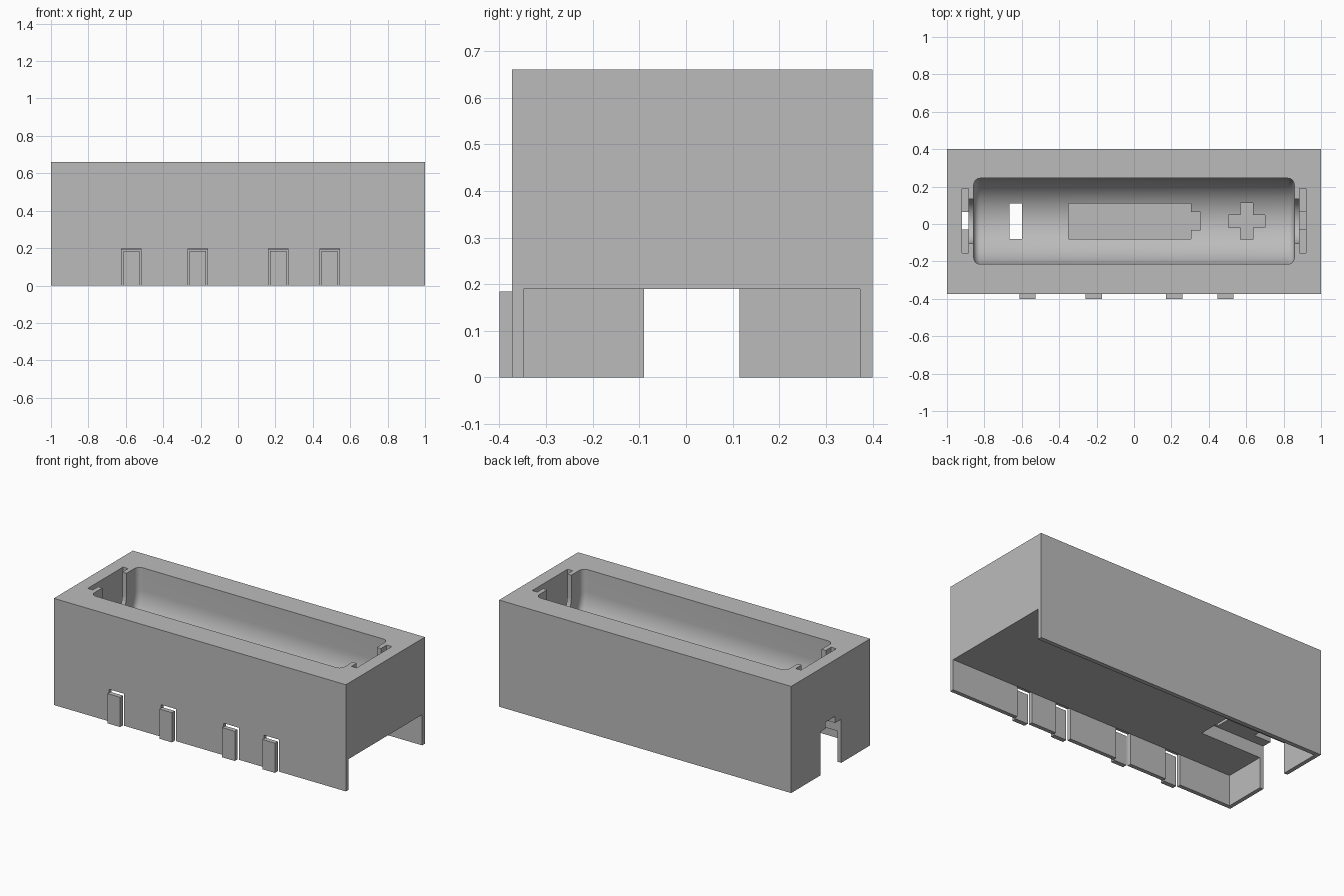
import bpy, bmesh, math

if "Cube" in bpy.data.objects:
    bpy.data.objects.remove(bpy.data.objects["Cube"], do_unlink=True)

grey = bpy.data.materials.new("plain_grey")
grey.use_nodes = True
colour = (0.5, 0.5, 0.5, 1)
grey.diffuse_color = colour
grey.node_tree.nodes["Principled BSDF"].inputs["Base Color"].default_value = colour

MID_Y = 0.015      # centre line of the battery bay
AXIS_Z = 0.52      # battery axis height
CEILING = 0.19     # top of the compartment underneath
RECESS = 0.27      # top of the wire recess and bottom of the symbols


def finish(bm, name):
    bmesh.ops.recalc_face_normals(bm, faces=bm.faces)
    mesh = bpy.data.meshes.new(name)
    bm.to_mesh(mesh)
    bm.free()
    mesh.materials.append(grey)
    obj = bpy.data.objects.new(name, mesh)
    bpy.context.collection.objects.link(obj)
    return obj


def prism(name, points, place, vector, bevel=0):
    """Extrude a closed outline, optionally rounding both end rims."""
    bm = bmesh.new()
    face = bm.faces.new([bm.verts.new(place(a, b)) for a, b in points])
    out = bmesh.ops.extrude_face_region(bm, geom=[face], use_keep_orig=True)
    cap = [g for g in out["geom"] if isinstance(g, bmesh.types.BMFace)][0]
    bmesh.ops.translate(bm, verts=cap.verts[:], vec=vector)
    bmesh.ops.recalc_face_normals(bm, faces=bm.faces)
    if bevel:
        rims = list(face.edges) + list(cap.edges)
        bmesh.ops.bevel(bm, geom=rims, offset=bevel, segments=5,
                        profile=0.5, affect='EDGES')
    return finish(bm, name)


def box(name, x0, x1, y0, y1, z0, z1):
    outline = [(x0, y0), (x1, y0), (x1, y1), (x0, y1)]
    return prism(name, outline, lambda a, b: (a, b, z0), (0, 0, z1 - z0))


def trough(name, half_length, radius, bevel=0):
    """U-shaped channel along x, open at the top."""
    steps = 40
    arc = [(MID_Y - radius * math.cos(math.pi * i / steps),
            AXIS_Z - radius * math.sin(math.pi * i / steps)) for i in range(steps + 1)]
    outline = [(MID_Y - radius, 0.85)] + arc + [(MID_Y + radius, 0.85)]
    return prism(name, outline, lambda a, b: (-half_length, a, b),
                 (2 * half_length, 0, 0), bevel)


def symbol(name, outline):
    return prism(name, outline, lambda a, b: (a, b + MID_Y, RECESS - 0.01), (0, 0, 0.2))


def cut(target, cutter):
    mod = target.modifiers.new("cut", 'BOOLEAN')
    mod.operation = 'DIFFERENCE'
    mod.solver = 'EXACT'
    mod.object = cutter
    bpy.context.view_layer.objects.active = target
    bpy.ops.object.modifier_apply(modifier=mod.name)
    bpy.data.objects.remove(cutter, do_unlink=True)


# Main block
housing = box("battery_housing", -1, 1, -0.373, 0.4, 0, 0.66)

# Compartment underneath, open at the left end
cut(housing, box("compartment", -0.975, 1.1, -0.348, 0.373, -0.1, CEILING))
# Wire recess through the right end wall, with a narrower step above
cut(housing, box("wire_recess", -1.1, -0.56, -0.09, 0.115, -0.1, RECESS))
cut(housing, box("wire_step", -1.1, -0.885, -0.03, 0.065, 0.1, 0.31))

# Battery bay and the openings to the contacts
cut(housing, trough("battery_bay", 0.857, 0.23, 0.035))
cut(housing, trough("contact_opening", 0.9, 0.118))

# Contact slots with a deeper middle at both ends
for side in (-1, 1):
    x0, x1 = sorted((side * 0.885, side * 0.92))
    cut(housing, box("contact_slot", x0, x1, -0.155, 0.19, 0.36, 0.8))
    cut(housing, box("contact_slot_middle", x0, x1, -0.03, 0.065, RECESS - 0.01, 0.5))

# Minus, battery and plus symbols sunk into the bay floor
cut(housing, symbol("minus", [(-0.665, -0.095), (-0.6, -0.095),
                              (-0.6, 0.095), (-0.665, 0.095)]))
cut(housing, symbol("battery_mark", [
    (-0.35, -0.095), (0.305, -0.095), (0.305, -0.048), (0.355, -0.048),
    (0.355, 0.048), (0.305, 0.048), (0.305, 0.095), (-0.35, 0.095)]))
plus = []
arm, half = 0.097, 0.034
for dx, dy in ((1, 0), (0, 1), (-1, 0), (0, -1)):
    for a, b in ((half, -half), (arm, -half), (arm, half)):
        plus.append((0.603 + dx * a - dy * b, dy * a + dx * b))
cut(housing, symbol("plus", plus))

# Snap tabs standing in clearance cut-outs of the front wall
for i, x in enumerate((-0.57, -0.215, 0.215, 0.49)):
    cut(housing, box("clearance", x - 0.052, x + 0.052, -0.45, -0.348, -0.1, 0.198))
    box(f"snap_tab_{i + 1}", x - 0.043, x + 0.043, -0.4, -0.372, 0, 0.184)

# Smooth the curved bay, keep corners crisp
bpy.ops.object.select_all(action='DESELECT')
housing.select_set(True)
bpy.context.view_layer.objects.active = housing
bpy.ops.object.shade_smooth_by_angle(angle=math.radians(30))
